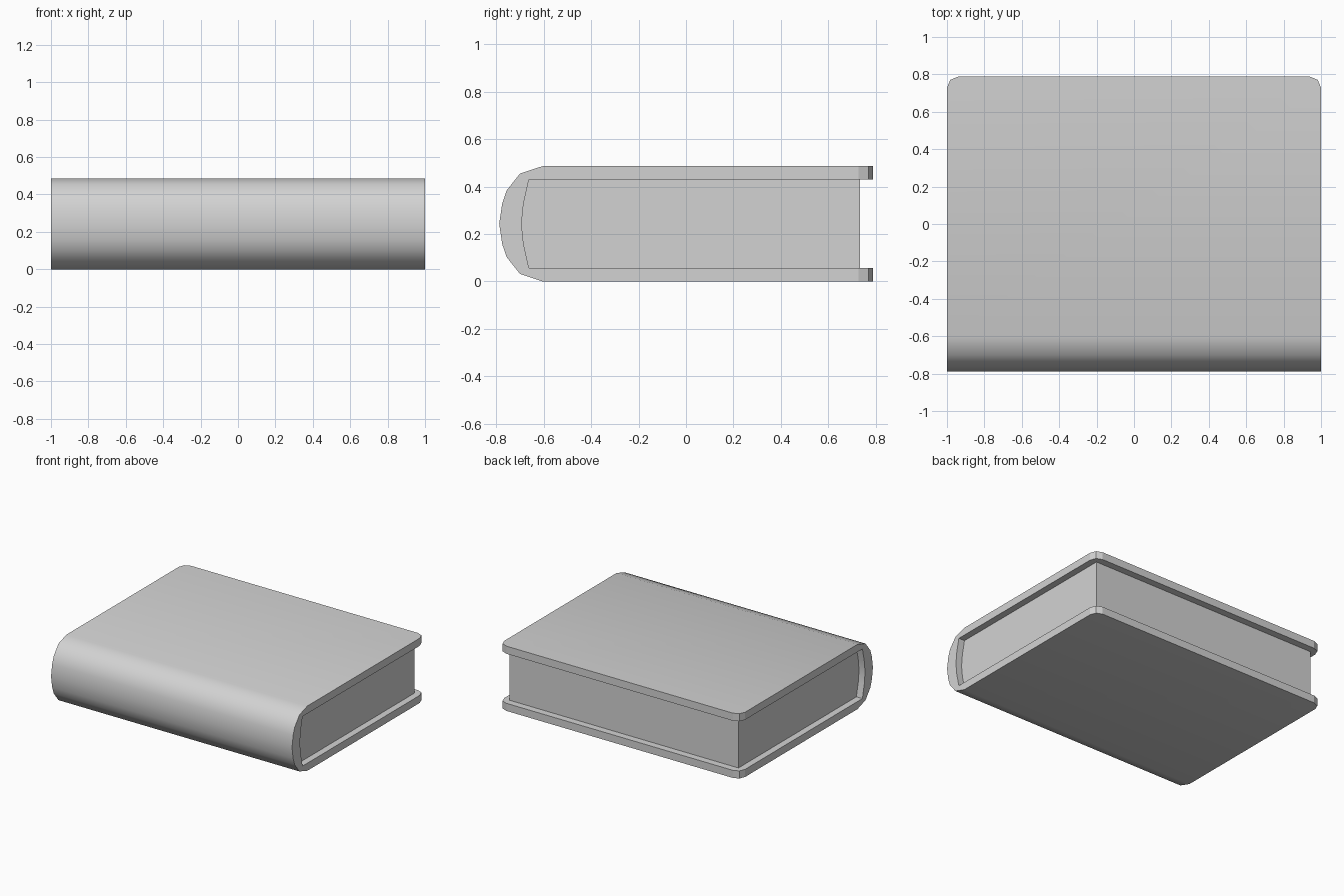
import bpy
import bmesh

cube = bpy.data.objects.get("Cube")
if cube:
    bpy.data.objects.remove(cube, do_unlink=True)

HEIGHT = 0.486
BOARD = 0.057      # cover board thickness
BACK = 0.788       # rear edge of the boards

grey = bpy.data.materials.new("plain grey")
grey.use_nodes = True
colour = (0.65, 0.65, 0.65, 1)
grey.diffuse_color = colour
grey.node_tree.nodes["Principled BSDF"].inputs["Base Color"].default_value = colour


def mirrored(upper):
    """Complete a top-to-middle (y, z) curve down to the underside."""
    return upper + [(y, HEIGHT - z) for y, z in reversed(upper[:-1])]


def extrude_profile(name, profile, half_width, corner=0):
    """Extrude a (y, z) outline along x, optionally rounding rear upright edges."""
    bm = bmesh.new()
    face = bm.faces.new([bm.verts.new((-half_width, y, z)) for y, z in profile])
    moved = bmesh.ops.extrude_face_region(bm, geom=[face])["geom"]
    verts = [v for v in moved if isinstance(v, bmesh.types.BMVert)]
    bmesh.ops.translate(bm, verts=verts, vec=(2 * half_width, 0, 0))
    bmesh.ops.recalc_face_normals(bm, faces=bm.faces)
    if corner:
        uprights = [e for e in bm.edges
                    if all(v.co.y > BACK - 0.001 for v in e.verts)
                    and abs(e.verts[0].co.x - e.verts[1].co.x) < 0.001]
        bmesh.ops.bevel(bm, geom=uprights, offset=corner, segments=2,
                        profile=0.5, affect='EDGES')
    mesh = bpy.data.meshes.new(name)
    bm.to_mesh(mesh)
    bm.free()
    mesh.materials.append(grey)
    obj = bpy.data.objects.new(name, mesh)
    bpy.context.collection.objects.link(obj)
    return obj


# Rounded spine, outside and inside
spine_outer = mirrored([(-0.605, HEIGHT), (-0.7, 0.455), (-0.757, 0.383),
                        (-0.775, 0.33), (-0.788, HEIGHT / 2)])
spine_inner = mirrored([(-0.663, HEIGHT - BOARD), (-0.685, 0.33),
                        (-0.694, HEIGHT / 2)])

# Cover: two boards joined by the spine
cover_outline = ([(BACK, HEIGHT)] + spine_outer + [(BACK, 0), (BACK, BOARD)]
                 + spine_inner[::-1] + [(BACK, HEIGHT - BOARD)])
cover = extrude_profile("cover", cover_outline, 1.0, corner=0.06)

# Smooth spine, faceted board corners
bpy.ops.object.select_all(action='DESELECT')
cover.select_set(True)
bpy.context.view_layer.objects.active = cover
bpy.ops.object.shade_smooth_by_angle(angle=0.7)
for poly in cover.data.polygons:
    if abs(poly.normal.x) > 0.01:
        poly.use_smooth = False

# Page block, set back from the cover edges
extrude_profile("page_block",
                spine_inner + [(0.735, BOARD), (0.735, HEIGHT - BOARD)], 0.95)
